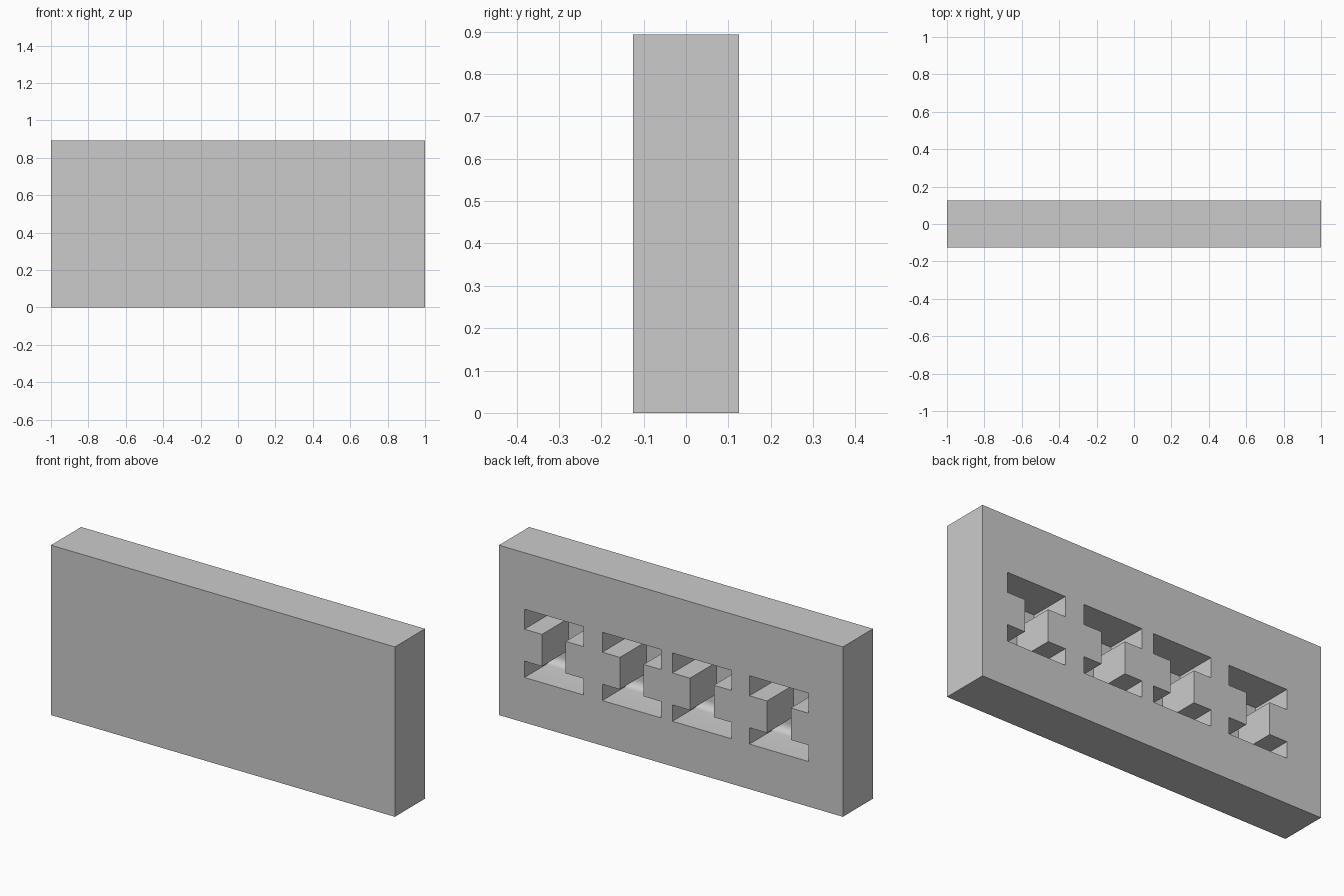
import bpy
import bmesh
import math

cube = bpy.data.objects.get("Cube")
if cube:
    bpy.data.objects.remove(cube, do_unlink=True)

LENGTH, DEPTH, HEIGHT = 2.0, 0.25, 0.893
BACK = DEPTH / 2          # open side of the recesses
RECESS_FLOOR = -0.095     # deepest plane of the recesses
FILLET = 0.04

# Single grey material
grey = bpy.data.materials.new("plain grey")
grey.use_nodes = True
colour = (0.6, 0.6, 0.6, 1.0)
grey.diffuse_color = colour
grey.node_tree.nodes["Principled BSDF"].inputs["Base Color"].default_value = colour


def add_object(name, bm):
    bmesh.ops.recalc_face_normals(bm, faces=bm.faces)
    mesh = bpy.data.meshes.new(name)
    bm.to_mesh(mesh)
    bm.free()
    mesh.materials.append(grey)
    obj = bpy.data.objects.new(name, mesh)
    bpy.context.collection.objects.link(obj)
    return obj


def recess_cutter(centre):
    """Beam-shaped prism with a rounded edge along its deep bottom side."""
    wide, narrow = 0.171, 0.069
    bottom, low, high, top = 0.237, 0.323, 0.491, 0.596
    half = [(wide, bottom), (wide, low), (narrow, low),
            (narrow, high), (wide, high), (wide, top)]
    outline = half + [(-x, z) for x, z in reversed(half)]
    bm = bmesh.new()
    face = bm.faces.new([bm.verts.new((centre + x, RECESS_FLOOR, z))
                         for x, z in outline])
    out = bmesh.ops.extrude_face_region(bm, geom=[face], use_keep_orig=True)
    moved = [v for v in out["geom"] if isinstance(v, bmesh.types.BMVert)]
    bmesh.ops.translate(bm, verts=moved, vec=(0, BACK + 0.05 - RECESS_FLOOR, 0))
    edge = [e for e in bm.edges
            if all(abs(v.co.z - bottom) < 1e-4
                   and abs(v.co.y - RECESS_FLOOR) < 1e-4 for v in e.verts)]
    bmesh.ops.bevel(bm, geom=edge, offset=FILLET, segments=6,
                    profile=0.5, affect='EDGES')
    obj = add_object("recess_cutter", bm)
    obj.hide_render = True
    return obj


# Solid slab
bm = bmesh.new()
bmesh.ops.create_cube(bm, size=1)
bmesh.ops.scale(bm, vec=(LENGTH, DEPTH, HEIGHT), verts=bm.verts)
bmesh.ops.translate(bm, vec=(0, 0, HEIGHT / 2), verts=bm.verts)
slab = add_object("slab", bm)
bpy.ops.object.select_all(action='DESELECT')
slab.select_set(True)
bpy.context.view_layer.objects.active = slab

# Four recesses cut into the back
for centre in (0.681, 0.228, -0.180, -0.628):
    cutter = recess_cutter(centre)
    mod = slab.modifiers.new("recess", 'BOOLEAN')
    mod.operation = 'DIFFERENCE'
    mod.solver = 'EXACT'
    mod.object = cutter
    bpy.ops.object.modifier_apply(modifier=mod.name)
    bpy.data.objects.remove(cutter, do_unlink=True)

# Smooth fillets, crisp corners
bpy.ops.object.shade_smooth_by_angle(angle=math.radians(30))
